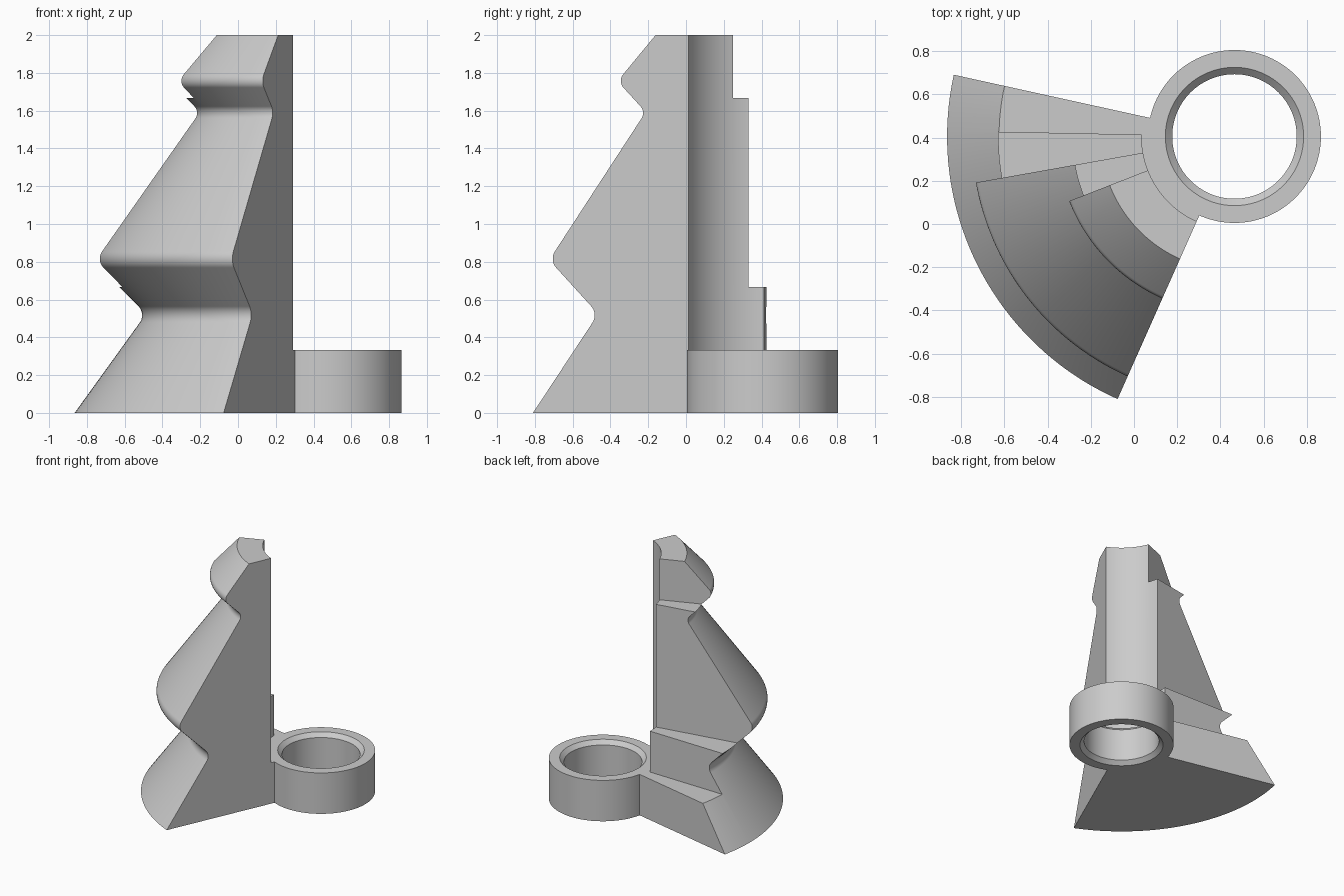
import bpy, bmesh, math
from mathutils import Vector

if "Cube" in bpy.data.objects:
    bpy.data.objects.remove(bpy.data.objects["Cube"], do_unlink=True)

AXIS = Vector((0.465, 0.405, 0))    # shared centre of the ring and the wedge
START, END, STEP = 167.6, 246.0, 11.25
RING_H = 1 / 3

grey = bpy.data.materials.new("light_grey")
grey.use_nodes = True
grey.diffuse_color = (0.6, 0.6, 0.6, 1)
grey.node_tree.nodes["Principled BSDF"].inputs["Base Color"].default_value = (0.6, 0.6, 0.6, 1)


def rounded(a, corner, b, radius, segments=8):
    """Points of an arc that rounds the corner between a and b."""
    a, c, b = Vector(a), Vector(corner), Vector(b)
    u, v = (a - c).normalized(), (b - c).normalized()
    half = u.angle(v) / 2
    centre = c + (u + v).normalized() * radius / math.sin(half)
    tangent = radius / math.tan(half)
    p, q = c + u * tangent - centre, c + v * tangent - centre
    return [centre + p.lerp(q, i / segments).normalized() * radius
            for i in range(segments + 1)]


def revolve(name, profile, a0=0, a1=360, segments=96):
    """Turn a closed (radius, height) profile about the axis into a solid."""
    bm = bmesh.new()
    full = a1 - a0 == 360
    rows = []
    for i in range(segments + (not full)):
        a = math.radians(a0 + (a1 - a0) * i / segments)
        rows.append([bm.verts.new(AXIS + Vector((r * math.cos(a), r * math.sin(a), z)))
                     for r, z in profile])
    n = len(profile)
    for i in range(segments):
        lo, hi = rows[i], rows[(i + 1) % len(rows)]
        for j in range(n):
            k = (j + 1) % n
            bm.faces.new((lo[j], hi[j], hi[k], lo[k]))
    if not full:
        bm.faces.new(rows[0])
        bm.faces.new(rows[-1])
    bmesh.ops.recalc_face_normals(bm, faces=bm.faces[:])
    mesh = bpy.data.meshes.new(name)
    bm.to_mesh(mesh)
    bm.free()
    mesh.materials.append(grey)
    obj = bpy.data.objects.new(name, mesh)
    bpy.context.collection.objects.link(obj)
    return obj


def combine(target, tool, operation):
    """Apply a boolean and remove the tool."""
    tool.hide_render = True
    mod = target.modifiers.new(operation.lower(), 'BOOLEAN')
    mod.operation, mod.solver, mod.object = operation, 'EXACT', tool
    bpy.context.view_layer.objects.active = target
    bpy.ops.object.modifier_apply(modifier=mod.name)
    bpy.data.objects.remove(tool, do_unlink=True)


# Tree outline: three flared tiers with rounded notches and rims
corners = [(1.33, 0), (0.952, 0.524), (1.236, 0.809),
           (0.677, 1.593), (0.84, 1.756), (0.62, 2)]
outline = [Vector(corners[0])]
for i in range(1, len(corners) - 1):
    radius = 0.067 if i < 3 else 0.05
    outline += rounded(corners[i - 1], corners[i], corners[i + 1], radius)
outline.append(Vector(corners[-1]))
# Inner side: clear of the ring above it, merged into it below
outline += [Vector(p) for p in ((0.43, 2), (0.43, RING_H), (0.35, RING_H), (0.35, 0))]
body = revolve("tree_wedge_with_ring", outline, START, END, 40)

# Spiral stair cuts along the back edge
for i, level in enumerate((RING_H, 2 / 3, 5 / 3), 1):
    box = [(0.3, level), (1.6, level), (1.6, 2.2), (0.3, 2.2)]
    cutter = revolve("step_cutter", box, START - 8, START + STEP * i, 12)
    combine(body, cutter, 'DIFFERENCE')

# Base ring with chamfered bore
c = 0.032
ring = revolve("base_ring", [(0.4, 0), (0.4, RING_H), (0.288 + c, RING_H), (0.288, RING_H - c),
                             (0.288, c), (0.288 + c, 0)])
combine(body, ring, 'UNION')

bpy.ops.object.select_all(action='DESELECT')
body.select_set(True)
bpy.context.view_layer.objects.active = body
bpy.ops.object.shade_smooth_by_angle(angle=math.radians(25))
